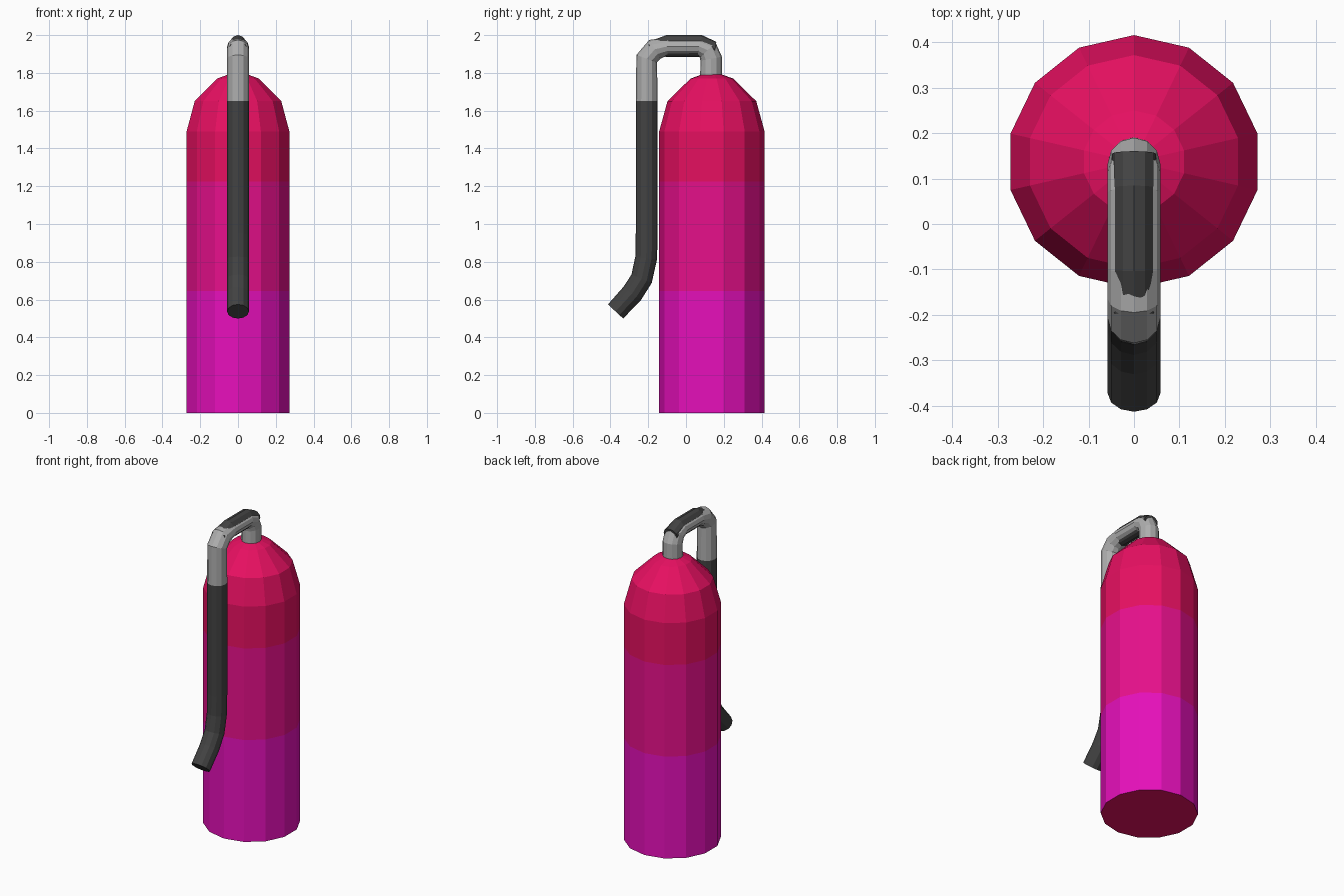
import bpy, bmesh, math
from mathutils import Vector

if "Cube" in bpy.data.objects:
    bpy.data.objects.remove(bpy.data.objects["Cube"])


def material(name, r, g, b):
    m = bpy.data.materials.new(name)
    m.diffuse_color = (r, g, b, 1)
    m.use_nodes = True
    m.node_tree.nodes["Principled BSDF"].inputs["Base Color"].default_value = m.diffuse_color
    return m


magenta = material("magenta", 0.80, 0.005, 0.50)
pink = material("deep pink", 0.80, 0.005, 0.26)
crimson = material("crimson", 0.80, 0.005, 0.12)
grey = material("grey metal", 0.42, 0.42, 0.42)
dark = material("dark rubber", 0.055, 0.055, 0.055)


def skin(name, rings, mats):
    """Join equal rings of points into a closed flat-shaded tube."""
    bm = bmesh.new()
    loops = [[bm.verts.new(p) for p in ring] for ring in rings]
    n = len(loops[0])
    for a, b in zip(loops, loops[1:]):
        for i in range(n):
            j = (i + 1) % n
            bm.faces.new((a[i], a[j], b[j], b[i]))
    bm.faces.new(loops[0])
    bm.faces.new(loops[-1])
    bmesh.ops.recalc_face_normals(bm, faces=bm.faces)
    me = bpy.data.meshes.new(name)
    bm.to_mesh(me)
    bm.free()
    for m in mats:
        me.materials.append(m)
    ob = bpy.data.objects.new(name, me)
    bpy.context.collection.objects.link(ob)
    return ob


def tube(name, path, rx, mat, sides=12):
    """Sweep an ellipse along (y, z, radius) points in the x = 0 plane."""
    pts = [Vector((0, y, z)) for y, z, r in path]
    rings = []
    for k, p in enumerate(pts):
        t = Vector((0, 0, 0))
        if k > 0:
            t += (p - pts[k - 1]).normalized()
        if k < len(pts) - 1:
            t += (pts[k + 1] - p).normalized()
        t.normalize()
        nrm = Vector((0, -t.z, t.y))
        angles = [2 * math.pi * i / sides for i in range(sides)]
        rings.append([p + Vector((rx * math.cos(a), 0, 0)) + nrm * path[k][2] * math.sin(a)
                      for a in angles])
    return skin(name, rings, [mat])


# Tank: 14-sided body with a domed shoulder, colour banded by height
CY, SIDES = 0.137, 14
profile = [(0.279, 0), (0.279, 0.645), (0.279, 1.225), (0.279, 1.49),
           (0.235, 1.65), (0.113, 1.77), (0.03, 1.80)]
rings = [[(r * math.sin(2 * math.pi * i / SIDES), CY + r * math.cos(2 * math.pi * i / SIDES), z)
          for i in range(SIDES)] for r, z in profile]
tank = skin("tank", rings, [magenta, pink, crimson])
for f in tank.data.polygons:
    z = f.center.z
    f.material_index = 2 if z < 0.01 or z > 1.225 else (0 if z < 0.645 else 1)

# Metal pipe arching from the tank top to the hose
R = 0.058
tube("pipe", [(0.133, 1.77, R), (0.133, 1.875, R), (0.115, 1.92, R), (0.07, 1.94, 0.047),
              (-0.10, 1.94, 0.047), (-0.165, 1.925, R), (-0.208, 1.875, R), (-0.208, 1.65, R)],
     R, grey)

# Dark grip showing above and below the arch
tube("grip", [(-0.195, 1.93, 0.035), (-0.10, 1.942, R), (0.08, 1.942, R), (0.155, 1.93, 0.035)],
     0.048, dark)

# Rubber hose hanging down the front with a flicked-out end
tube("hose", [(-0.208, 1.65, R), (-0.208, 0.95, R), (-0.211, 0.82, R), (-0.235, 0.71, R),
              (-0.285, 0.632, R), (-0.373, 0.537, R - 0.003)],
     R, dark)
